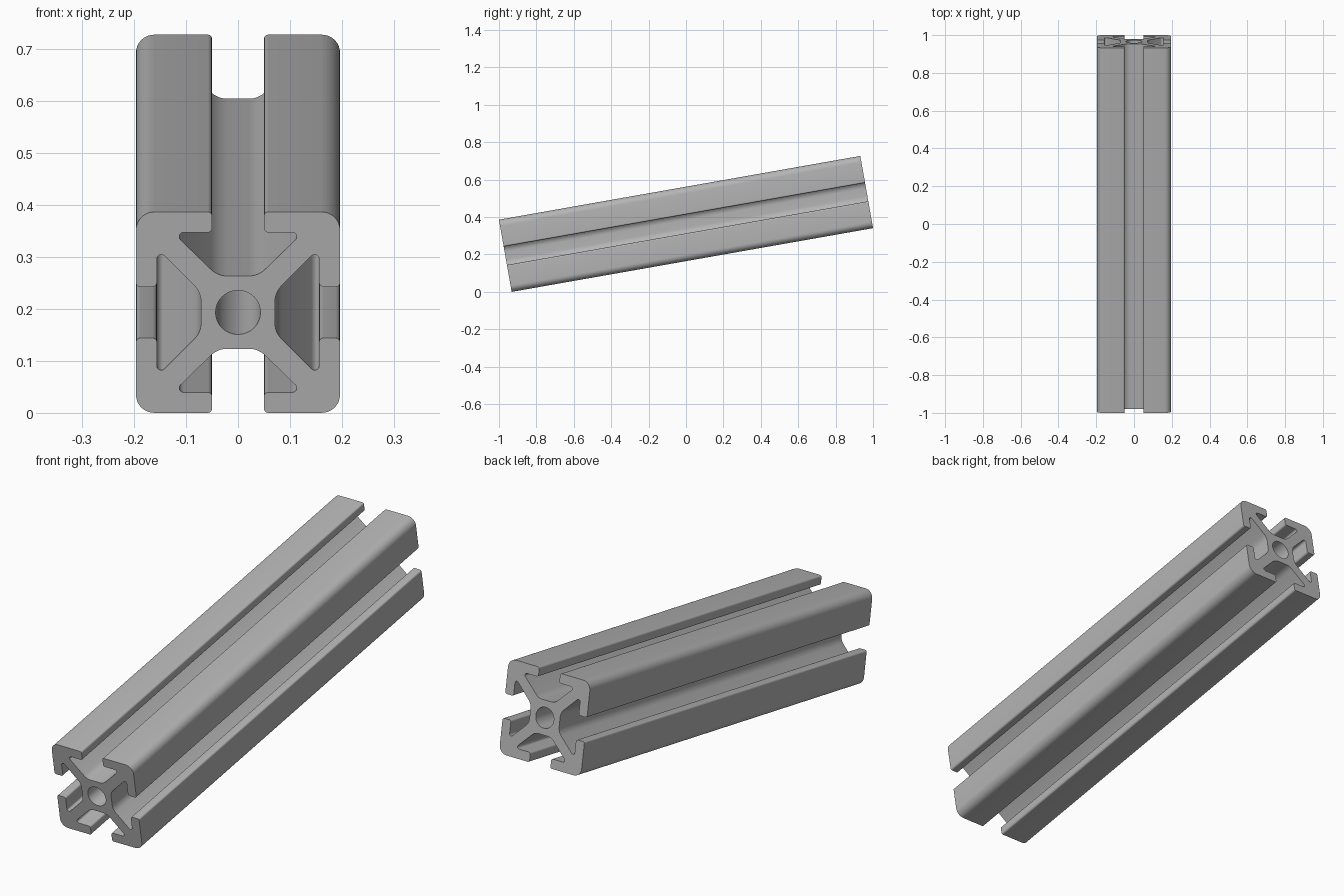
import bpy, bmesh, math
from mathutils import Vector, Matrix

cube = bpy.data.objects.get("Cube")
if cube:
    bpy.data.objects.remove(cube, do_unlink=True)

HALF = 0.196       # half the bar width
LENGTH = 1.962
TILT = math.radians(10)
HEIGHT = 0.727
BORE = 0.043


def fillet(corners, steps=8):
    """Round each (x, z, radius) corner of a closed outline."""
    pts = [Vector((x, 0, z)) for x, z, r in corners]
    out = []
    for i, p in enumerate(pts):
        r = corners[i][2]
        a = (pts[i - 1] - p).normalized()
        b = (pts[(i + 1) % len(pts)] - p).normalized()
        half = a.angle(b) / 2
        centre = p + (a + b).normalized() * r / math.sin(half)
        reach = r / math.tan(half)
        start = (p + a * reach - centre).normalized()
        end = (p + b * reach - centre).normalized()
        out += [centre + start.slerp(end, k / steps) * r for k in range(steps + 1)]
    return out


# Half of one T-slot, from the lip down to the slot floor: x, z, radius
half_slot = [(-0.05, HALF, 0.008), (-0.05, 0.156, 0.008),
             (-0.125, 0.156, 0.0085), (-0.039, 0.071, 0.045)]
side = [(-HALF, HALF, 0.035)] + half_slot
side += [(-x, z, r) for x, z, r in reversed(half_slot)]

# Turn the side about the bar axis to close the outline
corners = []
for turn in range(4):
    for x, z, r in side:
        corners.append((x, z, r))
    side = [(z, -x, r) for x, z, r in side]

bore = [Vector((BORE * math.cos(t), 0, BORE * math.sin(t)))
        for t in (math.tau * k / 48 for k in range(48))]

# Fill the section around the bore and extrude it
bm = bmesh.new()
edges = []
for loop in (fillet(corners), bore):
    verts = [bm.verts.new(p - Vector((0, LENGTH / 2, 0))) for p in loop]
    edges += [bm.edges.new((verts[i - 1], verts[i])) for i in range(len(verts))]
bmesh.ops.triangle_fill(bm, use_beauty=True, edges=edges, normal=(0, -1, 0))
extruded = bmesh.ops.extrude_face_region(bm, geom=bm.faces[:], use_keep_orig=True)
moved = [g for g in extruded["geom"] if isinstance(g, bmesh.types.BMVert)]
bmesh.ops.translate(bm, verts=moved, vec=(0, LENGTH, 0))
bmesh.ops.recalc_face_normals(bm, faces=bm.faces[:])

# Tilt the bar so that its back end is raised
bm.transform(Matrix.Translation((0, 0, HEIGHT / 2)) @ Matrix.Rotation(TILT, 4, "X"))
mesh = bpy.data.meshes.new("slotted_bar")
bm.to_mesh(mesh)
bm.free()

bar = bpy.data.objects.new("slotted_bar", mesh)
bpy.context.collection.objects.link(bar)

grey = bpy.data.materials.new("aluminium_grey")
grey.use_nodes = True
colour = (0.46, 0.46, 0.46, 1)
grey.diffuse_color = colour
grey.node_tree.nodes["Principled BSDF"].inputs["Base Color"].default_value = colour
mesh.materials.append(grey)

bpy.ops.object.select_all(action="DESELECT")
bar.select_set(True)
bpy.context.view_layer.objects.active = bar
bpy.ops.object.shade_smooth_by_angle(angle=math.radians(30))
